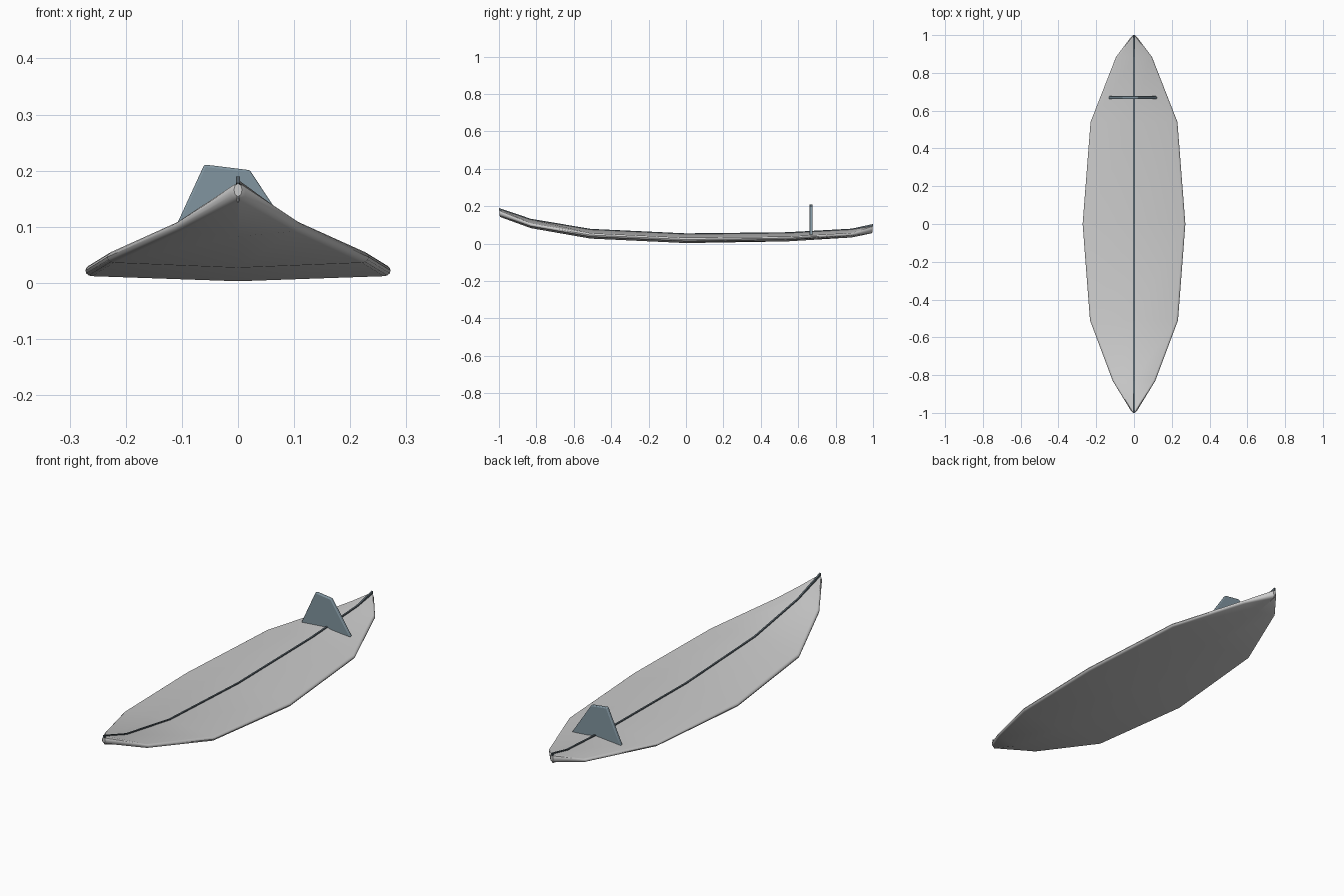
import bpy, bmesh, math

if "Cube" in bpy.data.objects:
    bpy.data.objects.remove(bpy.data.objects["Cube"])

# stations along the board: y, half width, deck centre z, underside centre z
STATIONS = [(-0.998, 0.007, 0.183, 0.150), (-0.992, 0.014, 0.184, 0.142),
            (-0.83, 0.113, 0.129, 0.083), (-0.51, 0.233, 0.075, 0.027),
            (0.0, 0.272, 0.051, 0.003), (0.54, 0.230, 0.057, 0.012),
            (0.885, 0.095, 0.076, 0.033), (0.992, 0.014, 0.100, 0.055),
            (0.998, 0.007, 0.099, 0.062)]


def material(name, rgb):
    m = bpy.data.materials.new(name)
    m.diffuse_color = (*rgb, 1)
    m.use_nodes = True
    m.node_tree.nodes["Principled BSDF"].inputs["Base Color"].default_value = m.diffuse_color
    return m


def loft(name, rings, mat):
    bm = bmesh.new()
    vs = [[bm.verts.new(p) for p in ring] for ring in rings]
    n = len(rings[0])
    for a, b in zip(vs, vs[1:]):
        for i in range(n):
            bm.faces.new((a[i], a[(i + 1) % n], b[(i + 1) % n], b[i]))
    bm.faces.new(vs[0])
    bm.faces.new(vs[-1])
    bmesh.ops.recalc_face_normals(bm, faces=bm.faces)
    me = bpy.data.meshes.new(name)
    bm.to_mesh(me)
    bm.free()
    ob = bpy.data.objects.new(name, me)
    bpy.context.collection.objects.link(ob)
    me.materials.append(mat)
    return ob


def smooth(ob, angle):
    bpy.ops.object.select_all(action='DESELECT')
    ob.select_set(True)
    bpy.context.view_layer.objects.active = ob
    bpy.ops.object.shade_smooth_by_angle(angle=math.radians(angle))


def board_ring(y, w, zt, zb):
    # deck and underside taper to a rounded rail
    k = min(1, w / 0.1)
    top, bot = zt - 0.006 - 0.013 * k, zb + 0.005 + 0.004 * k
    mid, r = (top + bot) / 2, min(0.012, w * 0.8)
    half = (top - bot) / 2
    rail = [(w - r + r * math.cos(a), mid + half * math.sin(a))
            for a in [math.pi / 2 - i * math.pi / 6 for i in range(7)]]
    right = [(0, zt)] + rail + [(0, zb)]
    left = [(-x, z) for x, z in reversed(rail)]
    return [(x, y, z) for x, z in right + left]


# board body
board = loft("board", [board_ring(*s) for s in STATIONS],
             material("board_grey", (0.62, 0.65, 0.63)))
smooth(board, 35)

# dark centre strip along the deck
path = [(-1.0, 0.186)] + [(s[0], s[2]) for s in STATIONS[2:-2]] + [(1.0, 0.101)]
loft("centre_strip",
     [[(-0.004, y, z - 0.008), (0.004, y, z - 0.008),
       (0.004, y, z + 0.004), (-0.004, y, z + 0.004)] for y, z in path],
     material("strip_dark", (0.10, 0.13, 0.15)))

# fin, standing crosswise near the tail
profile = [(-0.135, 0.048), (0.122, 0.048), (0.021, 0.201), (-0.060, 0.211)]
fin = loft("fin", [[(x, y, z) for x, z in profile] for y in (0.661, 0.677)],
           material("fin_blue_grey", (0.22, 0.30, 0.35)))
bev = fin.modifiers.new("soft_edges", 'BEVEL')
bev.width = 0.004
bev.segments = 3
smooth(fin, 40)
